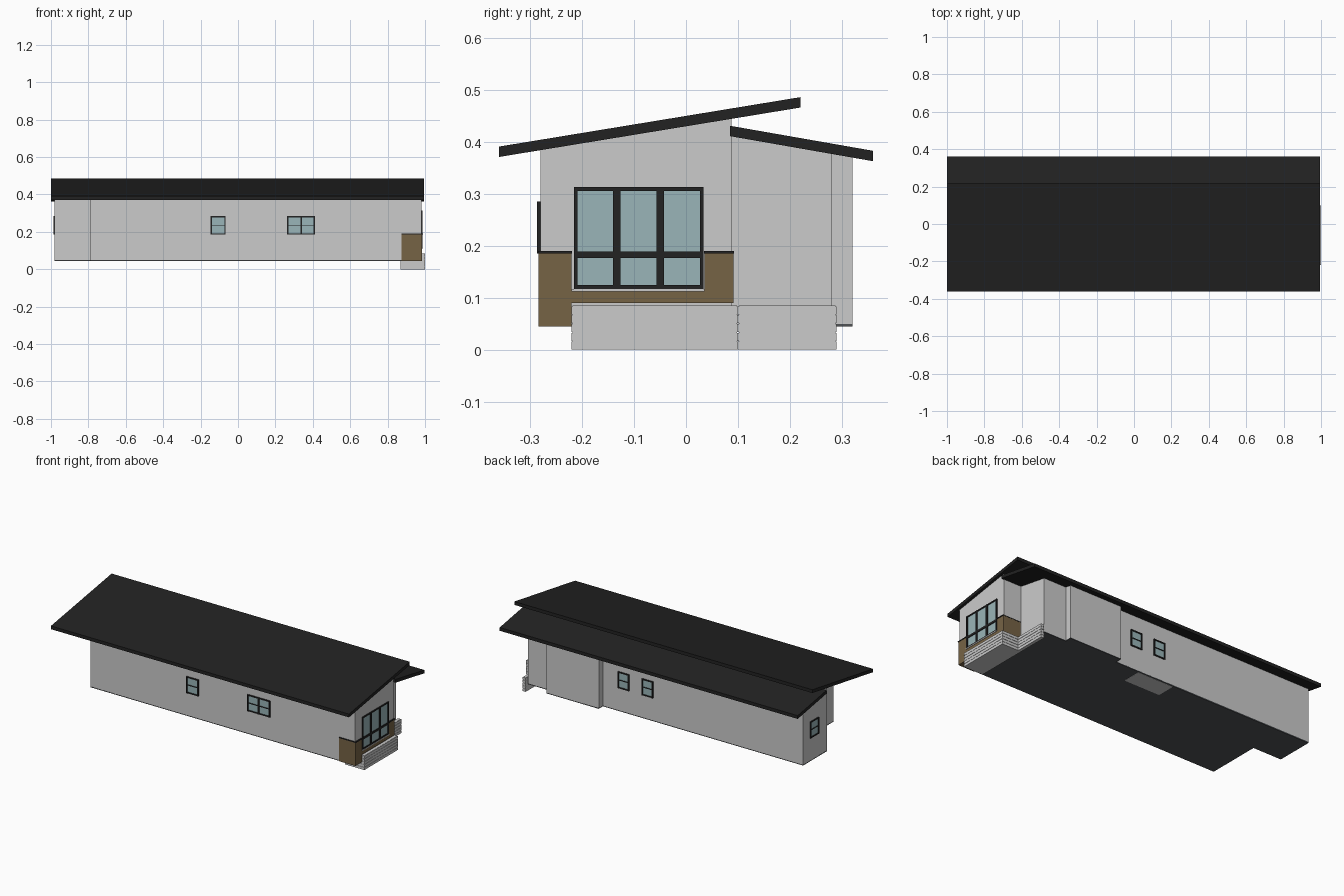
import bpy, bmesh
from mathutils import Vector

if "Cube" in bpy.data.objects:
    bpy.data.objects.remove(bpy.data.objects["Cube"])


def material(name, rgb):
    m = bpy.data.materials.new(name)
    m.diffuse_color = (*rgb, 1)
    m.use_nodes = True
    m.node_tree.nodes["Principled BSDF"].inputs["Base Color"].default_value = m.diffuse_color
    return m


DARK = material("dark_trim", (0.016, 0.016, 0.016))
GLASS = material("glass", (0.32, 0.46, 0.48))
STONE = material("brown_cladding", (0.18, 0.125, 0.06))
BASE = material("dark_base", (0.08, 0.085, 0.09))


def prism(name, profile, x0, x1, mat=None):
    """Extrude a (y, z) profile from x0 to x1."""
    bm = bmesh.new()
    face = bm.faces.new([bm.verts.new((x0, y, z)) for y, z in profile])
    ext = bmesh.ops.extrude_face_region(bm, geom=[face])
    bmesh.ops.translate(bm, vec=(x1 - x0, 0, 0),
                        verts=[v for v in ext["geom"] if isinstance(v, bmesh.types.BMVert)])
    bmesh.ops.recalc_face_normals(bm, faces=bm.faces)
    me = bpy.data.meshes.new(name)
    bm.to_mesh(me)
    bm.free()
    ob = bpy.data.objects.new(name, me)
    bpy.context.collection.objects.link(ob)
    if mat:
        me.materials.append(mat)
    return ob


def box(name, x, y, z, mat=None):
    return prism(name, [(y[0], z[0]), (y[1], z[0]), (y[1], z[1]), (y[0], z[1])], x[0], x[1], mat)


def high(y):
    return 0.371 + 0.164 * (y + 0.36)      # underside of the tall roof


def low(y):
    return 0.411 - 0.175 * (y - 0.085)     # underside of the low roof


def roof(name, y0, y1, under):
    t = 0.02
    prism(name, [(y0, under(y0)), (y1, under(y1)), (y1, under(y1) + t), (y0, under(y0) + t)],
          -1.0, 0.995, DARK)


roof("tall_roof", -0.36, 0.22, high)
roof("low_roof", 0.085, 0.36, low)


def block(name, x0, x1, y0, y1, under):
    """Wall block that meets the roof, with a dark floor slab below it."""
    prism(name + "_walls", [(y0, 0.05), (y1, 0.05), (y1, under(y1)), (y0, under(y0))], x0, x1)
    box(name + "_base", (x0, x1), (y0, y1), (0.045, 0.052), BASE)


block("main", -0.79, 0.98, -0.28, 0.088, high)
block("rear", -0.98, 0.86, 0.088, 0.28, low)
block("left_end", -0.98, -0.79, 0.05, 0.088, high)
block("rear_bay", 0.36, 0.71, 0.28, 0.32, low)

# pale access opening under the floor
box("floor_hatch", (-0.04, 0.2), (0.16, 0.275), (0.044, 0.046))


def window(name, origin, along, out, cols, rows, bar, gap, gap_z):
    """Frame of bars around panes; cols and rows list pane sizes."""
    along, out = Vector(along), Vector(out)

    def part(label, a, z, d, mat):
        p = Vector(origin) + along * a[0] + out * d[0]
        q = Vector(origin) + along * a[1] + out * d[1]
        box(f"{name}_{label}", sorted((p.x, q.x)), sorted((p.y, q.y)),
            (p.z + z[0], p.z + z[1]), mat)

    width = 2 * bar + sum(cols) + gap * (len(cols) - 1)
    height = 2 * bar + sum(rows) + gap_z * (len(rows) - 1)
    part("glass", (bar / 2, width - bar / 2), (bar / 2, height - bar / 2), (-0.002, 0.002), GLASS)
    # vertical bars
    a = 0
    for i in range(len(cols) + 1):
        w = bar if i in (0, len(cols)) else gap
        part("upright", (a, a + w), (0, height), (-0.002, 0.007), DARK)
        a += w + (cols[i] if i < len(cols) else 0)
    # horizontal bars
    z = 0
    for i in range(len(rows) + 1):
        h = bar if i in (0, len(rows)) else gap_z
        part("rail", (0, width), (z, z + h), (-0.002, 0.006), DARK)
        z += h + (rows[i] if i < len(rows) else 0)


# large gable window and small sash windows
window("gable_window", (0.98, -0.216, 0.117), (0, 1, 0), (1, 0, 0),
       [0.068, 0.07, 0.069], [0.052, 0.116], 0.0075, 0.014, 0.013)
sash = dict(rows=[0.041, 0.041], bar=0.007, gap=0.008, gap_z=0.004)
window("front_window", (-0.146, -0.28, 0.185), (1, 0, 0), (0, -1, 0), [0.066], **sash)
window("front_double_window", (0.262, -0.28, 0.185), (1, 0, 0), (0, -1, 0), [0.064, 0.064], **sash)
for x in (0.022, 0.182):
    window("rear_window", (x, 0.28, 0.185), (1, 0, 0), (0, 1, 0), [0.062], **sash)
window("left_window", (-0.98, 0.135, 0.185), (0, 1, 0), (-1, 0, 0), [0.066], **sash)
box("gable_sill", (0.98, 0.988), (-0.22, 0.036), (0.112, 0.117))

# brown cladding on the gable end with dark caps
for name, x, y, z, cap in [
    ("corner", (0.875, 0.985), (-0.284, -0.22), (0.045, 0.185), True),
    ("under_window", (0.97, 0.985), (-0.22, 0.036), (0.09, 0.113), False),
    ("return", (0.865, 0.985), (0.036, 0.091), (0.09, 0.185), True),
]:
    box("cladding_" + name, x, y, z, STONE)
    if cap:
        box("cap_" + name, (x[0], 0.988), (y[0] - 0.001, y[1] + 0.001), (0.185, 0.19), DARK)

# boarded porch skirt: projecting part and set-back part
for name, x, y in [("porch_front", (0.87, 1.0), (-0.22, 0.1)),
                   ("porch_side", (0.87, 0.89), (0.1, 0.29))]:
    box(name, (x[0], x[1] - 0.002), (y[0] + 0.002, y[1] - 0.002), (0, 0.085))
    for i in range(5):
        box(name + "_board", x, y, (i * 0.017, i * 0.017 + 0.0155))
